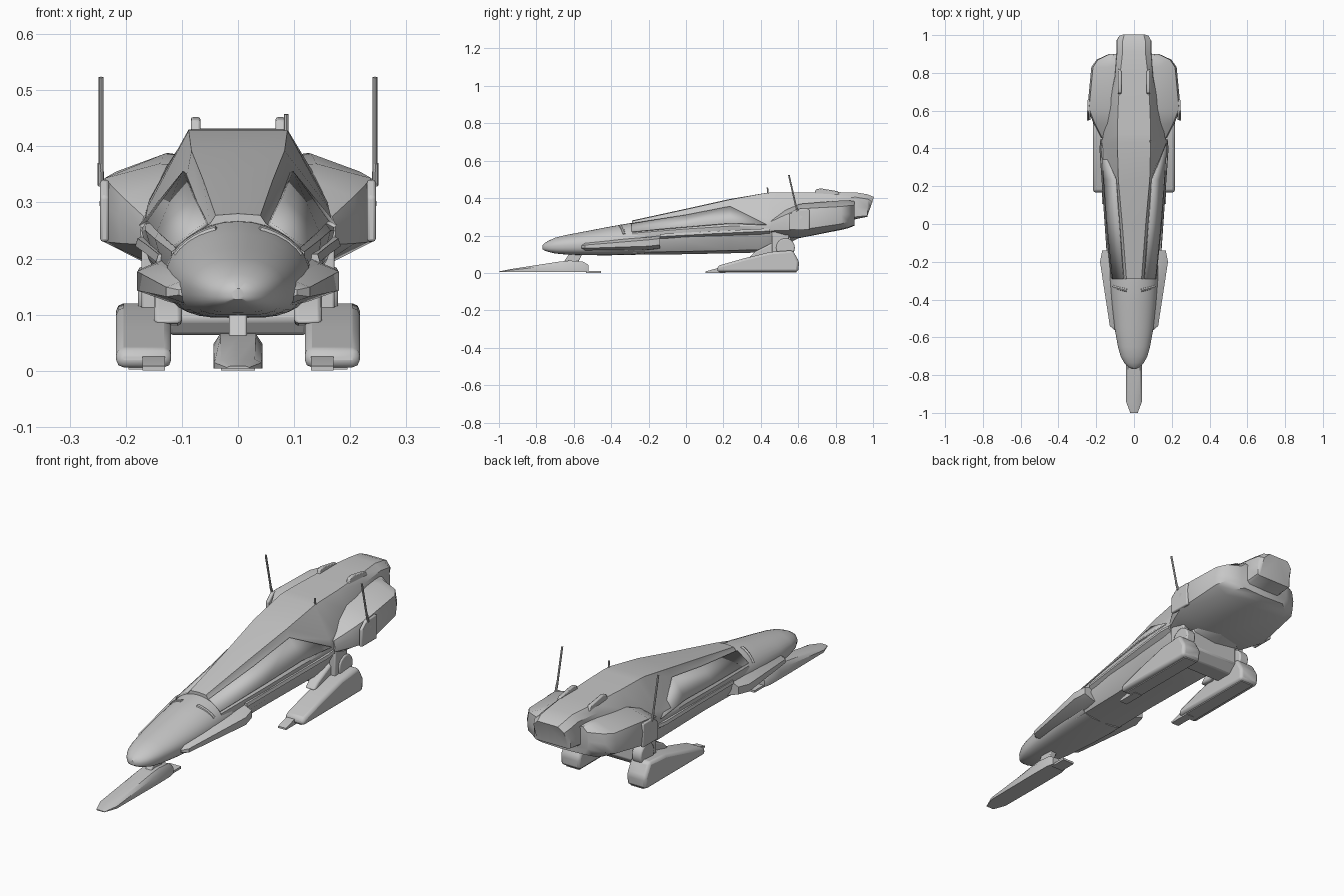
import bpy, bmesh, math
from mathutils import Vector

if "Cube" in bpy.data.objects:
    bpy.data.objects.remove(bpy.data.objects["Cube"])

grey = bpy.data.materials.new("hull_grey")
grey.diffuse_color = (0.57, 0.57, 0.57, 1)
grey.use_nodes = True
grey.node_tree.nodes["Principled BSDF"].inputs["Base Color"].default_value = grey.diffuse_color


def make(name, verts, faces, mirror=False, bevel=0, angle=30):
    me = bpy.data.meshes.new(name)
    me.from_pydata(verts, [], faces)
    bm = bmesh.new()
    bm.from_mesh(me)
    bmesh.ops.recalc_face_normals(bm, faces=bm.faces)
    bm.to_mesh(me)
    bm.free()
    ob = bpy.data.objects.new(name, me)
    bpy.context.collection.objects.link(ob)
    me.materials.append(grey)
    if bevel:
        b = ob.modifiers.new("bevel", "BEVEL")
        b.width, b.segments, b.limit_method = bevel, 2, "ANGLE"
    if mirror:
        ob.modifiers.new("mirror", "MIRROR")
    bpy.context.view_layer.objects.active = ob
    ob.select_set(True)
    bpy.ops.object.shade_smooth_by_angle(angle=math.radians(angle))
    ob.select_set(False)
    return ob


def loft(name, rings, **kw):
    """Skin a list of closed rings of 3D points and cap both ends."""
    n = len(rings[0])
    verts = [p for r in rings for p in r]
    faces = [(i * n + j, i * n + (j + 1) % n, (i + 1) * n + (j + 1) % n, (i + 1) * n + j)
             for i in range(len(rings) - 1) for j in range(n)]
    faces += [tuple(range(n)), tuple(range((len(rings) - 1) * n, len(rings) * n))]
    return make(name, verts, faces, **kw)


def ring(y, half):
    """Full ring from right-hand points running top centre to bottom centre."""
    full = half + [(-x, z) for x, z in half[-2:0:-1]]
    return [(x, y, z) for x, z in full]


def prism(name, profile, x0, x1, **kw):
    """Extrude a (y, z) profile between two x positions."""
    return loft(name, [[(x, y, z) for y, z in profile] for x in (x0, x1)], **kw)


def box(name, x, y, z, **kw):
    return prism(name, [(y[0], z[0]), (y[1], z[0]), (y[1], z[1]), (y[0], z[1])], x[0], x[1], **kw)


def tube(name, path, r0, r1, n=8, **kw):
    pts = [Vector(p) for p in path]
    rings = []
    for i, p in enumerate(pts):
        d = (pts[min(i + 1, len(pts) - 1)] - pts[max(i - 1, 0)]).normalized()
        u = d.cross(Vector((0, 1, 0)) if abs(d.y) < .8 else Vector((1, 0, 0))).normalized()
        v = d.cross(u)
        r = r0 + (r1 - r0) * i / (len(pts) - 1)
        rings.append([tuple(p + r * (u * math.cos(k * math.tau / n) + v * math.sin(k * math.tau / n)))
                      for k in range(n)])
    return loft(name, rings, **kw)


# Rounded nose: y, half width, widest height, top, bottom
nose = [(-.767, .012, .137, .147, .127), (-.755, .034, .138, .16, .119),
        (-.735, .052, .14, .172, .112), (-.70, .071, .145, .188, .104),
        (-.65, .085, .148, .201, .099), (-.55, .103, .153, .22, .095),
        (-.42, .118, .16, .245, .094), (-.30, .128, .167, .266, .096), (-.22, .13, .17, .27, .099)]


def nose_point(w, zw, zt, zb, t):
    c, s = math.cos(t), math.sin(t)
    if c >= 0:
        return (w * s, zw + (zt - zw) * c)
    return (w * s ** .55, zw + (zb - zw) * (-c) ** .8)


loft("nose", [ring(y, [nose_point(w, zw, zt, zb, math.pi * k / 16) if 0 < k < 16 else
                       (0, zt if k == 0 else zb) for k in range(17)])
              for y, w, zw, zt, zb in nose], angle=40)

# Faceted main hull: y, top, roof edge, shoulder, flank, chine, belly edge, bottom
hull = [
    (-.29, .28, (.04, .277), (.05, .262), (.118, .212), (.126, .16), (.1, .11), .097),
    (0, .343, (.062, .34), (.072, .308), (.148, .235), (.14, .17), (.1, .115), .10),
    (.235, .395, (.083, .392), (.09, .355), (.165, .25), (.15, .19), (.11, .12), .105),
    (.43, .428, (.088, .428), (.162, .29), (.172, .25), (.16, .2), (.12, .125), .11),
    (.48, .43, (.088, .43), (.16, .3), (.168, .255), (.155, .2), (.12, .135), .12),
    (.6, .43, (.085, .43), (.135, .352), (.15, .27), (.14, .22), (.11, .2), .185),
    (.78, .432, (.075, .432), (.1, .4), (.105, .34), (.11, .29), (.08, .25), .235),
    (.91, .43, (.06, .43), (.09, .405), (.093, .35), (.093, .3), (.08, .29), .288),
    (.97, .42, (.06, .42), (.09, .395), (.093, .35), (.092, .306), (.08, .3), .3),
]
rings = [ring(r[0], [(0, r[1]), *r[2:7], (0, r[7])]) for r in hull]
# Sloped tail face
rings.append([(x * .86, 1.0 - (.405 - z) * .3, z if z < .38 else z - .014) for x, y, z in rings[-1]])
loft("main_hull", rings, angle=38)

# Side panels resting on the flanks
edge = [(r[0], r[3], r[4]) for r in hull[:4]]


def on_flank(i, t, out=.003):
    y, a, b = edge[i]
    return (a[0] + (b[0] - a[0]) * t + out, y, a[1] + (b[1] - a[1]) * t + out * .8)


low = [on_flank(i, .88) for i in range(4)]
top = [on_flank(i, .03) for i in range(3)]
panel = make("side_panel", low + top, [(0, 1, 5, 4), (1, 2, 6, 5), (2, 3, 6)], mirror=True)
s = panel.modifiers.new("thickness", "SOLIDIFY")
s.thickness, s.offset = .007, 0
panel.modifiers.move(1, 0)

# Lower side ledge
loft("side_ledge", [[(x - .04, y, z), (x - .004, y, z), (x, y, z - .014), (x - .03, y, z - .035)]
                    for y, x, z in [(-.14, .146, .208), (.15, .166, .224), (.40, .183, .236), (.45, .178, .238)]],
     mirror=True)

# Strakes beside the nose
strakes = [(-.56, .105, .15, .135), (-.54, .128, .155, .132), (-.2, .18, .183, .143), (-.14, .168, .19, .15)]
loft("nose_strake", [[(.08, y, zt + .01), (x - .035, y, zt + .008), (x, y, zt - .006), (x, y, zb), (x - .05, y, zb - .018),
                      (.08, y, zb - .022)] for y, x, zt, zb in strakes], mirror=True)

# Raised strips on the nose
strip = [nose_point(.122, .165, .254, .096, math.radians(a)) for a in range(18, 64, 9)]
tube("nose_strip", [(x, -.34 + .02 * (i / 5 - .5), z) for i, (x, z) in enumerate(strip)], .010, .009, mirror=True)

# Rear engine housings joined across the belly
housing = [
    (.455, [(0, .3), (.14, .29), (.168, .275), (.174, .25), (.172, .225), (.14, .2), (0, .19)]),
    (.53, [(0, .33), (.14, .335), (.206, .31), (.213, .275), (.208, .227), (.152, .19), (0, .186)]),
    (.61, [(0, .36), (.14, .369), (.238, .343), (.247, .3), (.24, .23), (.157, .188), (0, .187)]),
    (.83, [(0, .37), (.13, .387), (.217, .355), (.226, .31), (.22, .262), (.16, .234), (0, .23)]),
    (.87, [(0, .37), (.125, .388), (.19, .36), (.198, .315), (.194, .275), (.15, .244), (0, .24)]),
    (.9, [(0, .365), (.105, .383), (.128, .362), (.133, .32), (.13, .285), (.11, .256), (0, .252)])]
loft("engine_housing", [ring(y, r) for y, r in housing], angle=38)

# Antennas and their mounts
prism("antenna_mount", [(.55, .23), (.66, .23), (.66, .34), (.585, .34), (.55, .31)], .23, .2455,
      mirror=True, bevel=.005)
tube("antenna_base", [(.244, .597, .33), (.245, .585, .37)], .006, .005, mirror=True)
tube("antenna", [(.244, .587, .36), (.244, .55, .523)], .0045, .0045, mirror=True)
tube("roof_sensor", [(.086, .44, .415), (.086, .435, .457)], .004, .004)
prism("roof_fin", [(.68, .41), (.695, .447), (.72, .452), (.81, .437), (.825, .41)], .067, .084,
      mirror=True, bevel=.004)

# Front landing skid
skid = [(-1, .02, .008), (-.94, .042, .02), (-.68, .044, .06), (-.62, .044, .066), (-.55, .043, .06), (-.52, .036, .042)]
loft("front_skid", [ring(y, [(0, zt), (w * .72, zt), (w, zt * .72), (w, .004), (0, .004)])
                    for y, w, zt in skid], angle=40)
box("front_skid_heel", (-.03, .03), (-.535, -.455), (0, .01))
prism("front_strut", [(-.66, .05), (-.58, .05), (-.55, .11), (-.62, .11)], -.016, .016, bevel=.004)

# Rear landing feet, toes, joints and cross beam
prism("rear_foot", [(.165, .006), (.17, .038), (.3, .075), (.45, .112), (.57, .121), (.605, .06), (.6, .006)],
      .119, .217, mirror=True, bevel=.013, angle=40)
box("rear_foot_sole", (.13, .195), (.18, .59), (.002, .012), mirror=True)
prism("rear_toe", [(.105, 0), (.105, .008), (.17, .026), (.21, .026), (.21, 0)], .13, .17, mirror=True)
disc = [(.532 + .05 * math.cos(k * math.tau / 24), .135 + .05 * math.sin(k * math.tau / 24)) for k in range(24)]
prism("rear_joint", disc, .13, .178, mirror=True, bevel=.006, angle=35)
prism("rear_arm", [(.34, .085), (.40, .08), (.53, .11), (.53, .18), (.47, .165), (.37, .115)], .1, .15,
      mirror=True, bevel=.008)
box("rear_strut", (.14, .172), (.46, .55), (.1, .22), mirror=True, bevel=.004)
prism("cross_beam", [(.44, .064), (.52, .064), (.56, .1), (.56, .2), (.44, .2), (.42, .09)], -.122, .122, bevel=.006)
